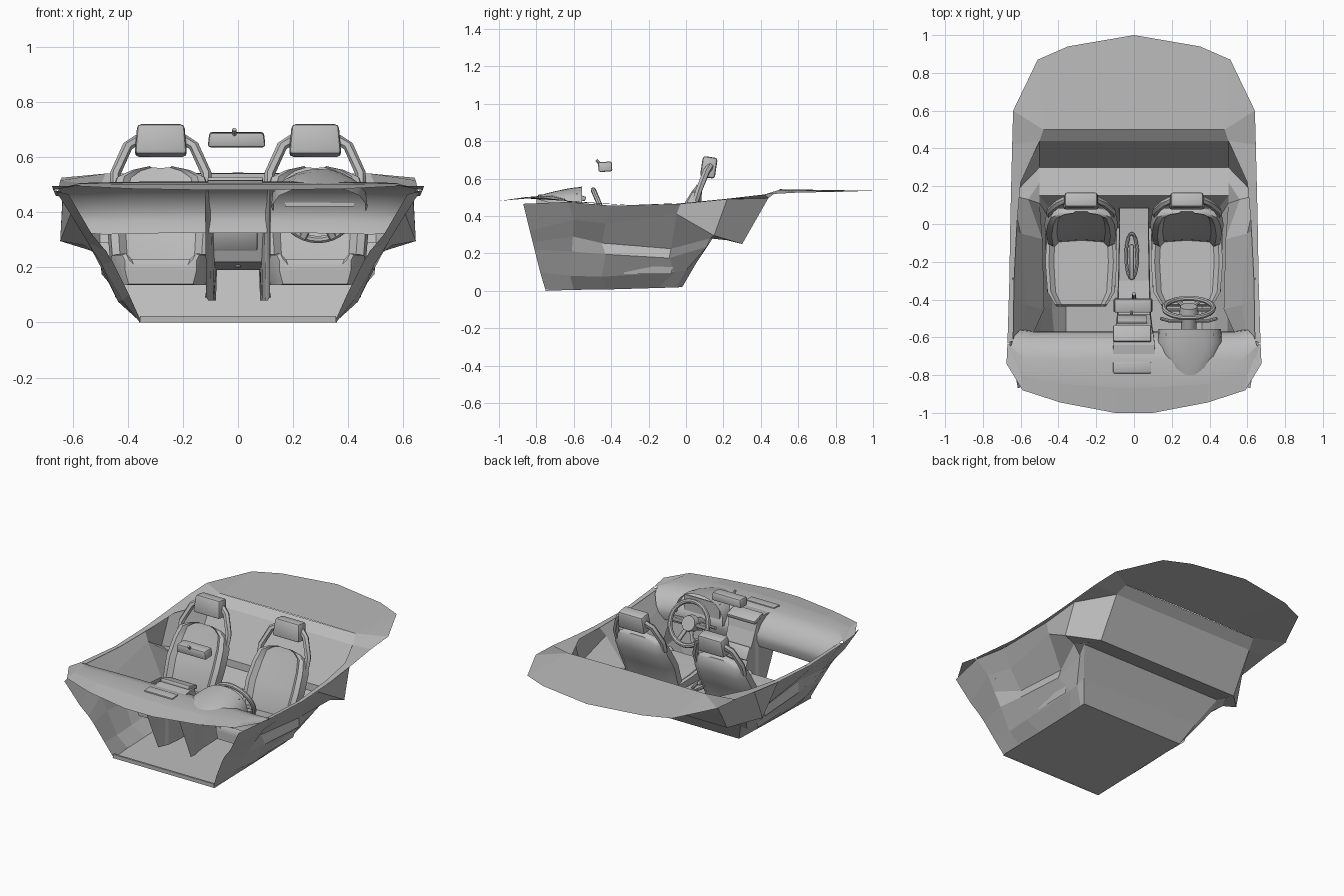
import bpy, bmesh, math
from mathutils import Matrix, Vector

if "Cube" in bpy.data.objects:
    bpy.data.objects.remove(bpy.data.objects["Cube"], do_unlink=True)

grey = bpy.data.materials.new("neutral grey")
grey.use_nodes = True
grey.diffuse_color = (0.5, 0.5, 0.5, 1)
grey.node_tree.nodes["Principled BSDF"].inputs["Base Color"].default_value = (0.5, 0.5, 0.5, 1)


def finish(name, bm, smooth=False, mirror=False):
    me = bpy.data.meshes.new(name)
    bm.to_mesh(me)
    bm.free()
    ob = bpy.data.objects.new(name, me)
    bpy.context.collection.objects.link(ob)
    me.materials.append(grey)
    if mirror:
        ob.modifiers.new("mirror", "MIRROR")
    if smooth:
        bpy.ops.object.select_all(action="DESELECT")
        ob.select_set(True)
        bpy.context.view_layer.objects.active = ob
        bpy.ops.object.shade_smooth_by_angle(angle=math.radians(35))
    return ob


def loft(name, rows, closed=False, caps=False, smooth=False, mirror=False):
    """Skin between rows of points with equal counts."""
    bm = bmesh.new()
    vs = [[bm.verts.new(p) for p in r] for r in rows]
    n = len(rows[0])
    for a, b in zip(vs, vs[1:]):
        for i in range(n if closed else n - 1):
            j = (i + 1) % n
            bm.faces.new((a[i], a[j], b[j], b[i]))
    if caps:
        bm.faces.new(vs[0][::-1])
        bm.faces.new(vs[-1])
    bmesh.ops.recalc_face_normals(bm, faces=bm.faces)
    return finish(name, bm, smooth, mirror)


def box(name, centre, size, tilt=0, bevel=0.012, taper=1):
    bm = bmesh.new()
    bmesh.ops.create_cube(bm, size=1)
    for v in bm.verts:
        if v.co.z > 0:
            v.co.x *= taper
    bmesh.ops.scale(bm, vec=size, verts=bm.verts)
    if bevel:
        bmesh.ops.bevel(bm, geom=bm.edges[:], offset=bevel, segments=2, affect="EDGES", profile=0.5)
    bm.transform(Matrix.Translation(centre) @ Matrix.Rotation(tilt, 4, "X"))
    return finish(name, bm, bevel > 0)


def rod(name, points, radius, sides=8, flat=1):
    """Swept bar along a path."""
    pts = [Vector(p) for p in points]
    rows = []
    for i, p in enumerate(pts):
        d = (pts[min(i + 1, len(pts) - 1)] - pts[max(i - 1, 0)]).normalized()
        u = d.cross(Vector((0, 1, 0) if abs(d.y) < 0.9 else (0, 0, 1))).normalized()
        w = d.cross(u)
        rows.append([p + radius * (u * math.cos(a) + w * flat * math.sin(a))
                     for a in [2 * math.pi * k / sides for k in range(sides)]])
    return loft(name, rows, True, True, True)


# Tub side walls from belt line to floor edge, with the armrest pressed inwards
belt = [(.615, -.87, .465), (.66, -.63, .475), (.645, -.4, .455), (.635, -.03, .465), (.635, .22, .49), (.5, .44, .495)]
waist = [(.53, -.835, .32), (.6, -.6, .38), (.57, -.43, .36), (.6, -.05, .41), (.645, .15, .295), (.5, .3, .25)]
armrest = [(.48, -.82, .26), (.545, -.605, .29), (.475, -.45, .255), (.485, -.08, .225), (.56, .13, .28), (.5, .22, .27)]
rest = [(.455, -.81, .22), (.495, -.61, .21), (.495, -.43, .195), (.495, -.09, .175), (.5, .11, .235), (.5, .15, .29)]
low = [(.395, -.78, .1), (.42, -.62, .08), (.435, -.45, .075), (.43, -.06, .1), (.43, 0, .11), (.42, .05, .14)]
sill = [(.35, -.75, 0), (.36, -.6, .005), (.36, -.42, .007), (.36, -.15, .015), (.36, -.05, .018), (.36, -.02, .02)]
loft("side_wall", [belt, waist, armrest, rest, low, sill], mirror=True)

# Floor, rear bulkhead, shelf and rear wall as one folded sheet
fold = [(.36, -.75, 0), (.36, -.02, .02), (.42, .05, .14), (.5, .15, .29), (.5, .3, .25), (.5, .44, .495)]
loft("floor_and_bulkhead", [[(-x, y, z), (x, y, z)] for x, y, z in fold])
box("floor_front_lip", (0, -.745, .012), (.71, .012, .024), bevel=0)

# Belt trim on top of the walls, running into the rear deck
outer = [(.67, -.63, .48), (.66, -.3, .458), (.655, 0, .47), (.65, .22, .492), (.645, .42, .515), (.64, .6, .525)]
inner = [(.64, -.62, .475), (.635, -.3, .457), (.62, 0, .468), (.6, .22, .49), (.5, .44, .495), (.48, .5, .54)]
loft("belt_trim", [outer, inner], mirror=True)
loft("rear_deck_lip", [[(-.5, .44, .495), (.5, .44, .495)], [(-.48, .5, .54), (.48, .5, .54)]])
loft("rear_deck", [
    [(0, .5, .543), (.24, .5, .542), (.48, .5, .54), (.64, .6, .525)],
    [(0, 1, .535), (.35, .94, .533), (.51, .87, .53), (.64, .6, .525)]], mirror=True)

# Windscreen cowl and dashboard: one sheet rolling over to the rear
nose = [(0, -1, .48), (.1, -1, .48), (.39, -.945, .485), (.59, -.88, .495), (.675, -.74, .495)]
ridge = [(0, -.865, .5), (.1, -.865, .5), (.4, -.845, .5), (.6, -.8, .498), (.67, -.63, .48)]
loft("cowl", [nose, ridge], mirror=True)
dash = [(-.72, .512, .65), (-.65, .495, .65), (-.605, .46, .635), (-.572, .41, .605), (-.57, .37, .585), (-.585, .325, .555)]
loft("dashboard", [ridge] + [[(0, y, z), (.1, y, z), (.4 * w / .65, y, z - .002), (.57 * w / .65, y, z - .006),
                              (w, y + .01, min(z, .485))] for y, z, w in dash], smooth=True, mirror=True)
box("centre_vent", (-.01, -.76, .508), (.2, .06, .016), tilt=.05, bevel=.004)

# Centre stack and tunnel: an open skirted sheet
spine = [(-.8, .49, .45, .12), (-.64, .51, .09, .115), (-.58, .5, .08, .108), (-.56, .42, .08, .1),
         (-.48, .22, .08, .09), (-.3, .19, .08, .085), (-.05, .2, .08, .08), (.085, .21, .2, .08)]
loft("centre_console", [[(-w, y, b), (-w * .95, y, t), (w * .95, y, t), (w, y, b)] for y, t, b, w in spine])
box("console_screen", (-.01, -.58, .503), (.2, .09, .025), tilt=-.3, bevel=.006)
box("stack_tray", (-.01, -.51, .3), (.16, .08, .025), tilt=-1.1, bevel=.006)
loop = [(-.012 + .03 * math.cos(a), -.17 + .12 * math.sin(a), .225)
        for a in [2 * math.pi * k / 20 for k in range(21)]]
rod("console_tray_rim", loop, .009)
box("handbrake", (-.012, -.2, .235), (.025, .19, .03), tilt=.12)
rod("gear_stick", [(0, -.4, .2), (0, -.38, .25), (0, -.37, .285)], .01)
rod("dash_grab_bar", [(-.1, -.4, .29), (-.04, -.42, .3), (.08, -.455, .3)], .011)

# Instrument hood: arched sections rising towards the driver
arch = [math.pi * k / 12 for k in range(13)]
hood = [(-.8, .05, .505, .49), (-.76, .1, .517, .48), (-.7, .145, .532, .46), (-.63, .175, .547, .42), (-.555, .165, .557, .4)]
loft("instrument_hood", [[(.295 + w * math.cos(a), y, b + (t - b) * math.sin(a) ** .7) for a in arch]
                         for y, w, t, b in hood], smooth=True)
box("instrument_panel", (.295, -.585, .47), (.25, .008, .1), bevel=0)

# Steering wheel, spokes, hub, column and stalks
tilt = math.radians(113)
hub = Vector((.29, -.445, .42))
frame = Matrix.Translation(hub) @ Matrix.Rotation(tilt, 4, "X")
bpy.ops.mesh.primitive_torus_add(major_radius=.13, minor_radius=.014, major_segments=32,
                                 minor_segments=8, location=hub, rotation=(tilt, 0, 0))
rim = bpy.context.object
rim.name = "steering_rim"
rim.data.materials.append(grey)
bpy.ops.object.shade_smooth_by_angle(angle=math.radians(35))
for i, a in enumerate((0, 180, 245, 295)):
    d = Vector((math.cos(math.radians(a)), math.sin(math.radians(a)), 0))
    rod(f"steering_spoke_{i}", [frame @ (d * r + Vector((0, 0, .012))) for r in (.03, .13)], .014, flat=.6)
bm = bmesh.new()
bmesh.ops.create_cone(bm, cap_ends=True, segments=20, radius1=.045, radius2=.052, depth=.04)
bm.transform(frame @ Matrix.Translation((0, 0, .01)))
finish("steering_hub", bm, True)
rod("steering_column", [hub, frame @ Vector((0, 0, .12))], .04, 12)
for s in (-1, 1):
    rod(f"column_stalk_{'left' if s > 0 else 'right'}",
        [frame @ Vector((s * x, .01, z)) for x, z in ((.03, .07), (.1, .07), (.15, .055))], .009)

# Two bucket seats with framed headrests
ring = [(-1, .035), (-.95, -.015), (-.8, -.025), (-.66, 0), (0, .008), (.66, 0), (.8, -.025), (.95, -.015),
        (1, .035), (.75, .065), (-.75, .065)]
back = [(-.1, .17, .17), (-.09, .24, .185), (-.04, .36, .195), (.015, .46, .185), (.045, .525, .165), (.06, .55, .11), (.065, .562, .05)]
cushion = [(-.437, .21, .14, .13), (-.425, .23, .135, .14), (-.36, .228, .135, .178), (-.2, .215, .14, .19), (-.04, .2, .14, .18)]
for side, cx in (("left", .28), ("right", -.28)):
    loft(f"seat_back_{side}", [[(cx + w * u, y + d * min(1, (.6 - z) * 8), z - d * .2) for u, d in ring]
                               for y, z, w in back], True, True, True)
    loft(f"seat_cushion_{side}", [[(cx - .9 * w, y, b), (cx - w, y, t - .02), (cx - w, y, t + .015),
                                   (cx - .9 * w, y, t + .02), (cx - .76 * w, y, t), (cx + .76 * w, y, t),
                                   (cx + .9 * w, y, t + .02), (cx + w, y, t + .015), (cx + w, y, t - .02),
                                   (cx + .9 * w, y, b)] for y, t, b, w in cushion], True, True, True)
    for s in (-1, 1):
        place = "outer" if s * cx > 0 else "inner"
        loft(f"seat_skirt_{side}_{place}", [[(cx + s * .18, -.36, .2), (cx + s * .16, -.33, .09)],
                                            [(cx + s * .19, -.05, .2), (cx + s * .165, -.08, .09)]])
        rod(f"headrest_frame_{side}_{place}",
            [(cx + s * x, y, z) for x, y, z in ((.165, .05, .48), (.165, .07, .54), (.12, .11, .64), (.08, .13, .665))], .019, 6)
    box(f"headrest_{side}", (cx, .122, .66), (.19, .08, .112), tilt=-.15, bevel=.015, taper=.9)

# Rear view mirror and stem
box("rear_view_mirror", (-.005, -.432, .663), (.21, .074, .053), tilt=.05, bevel=.01, taper=.94)
rod("mirror_stem", [(-.013, -.45, .66), (-.013, -.47, .69), (-.013, -.48, .7)], .008)
